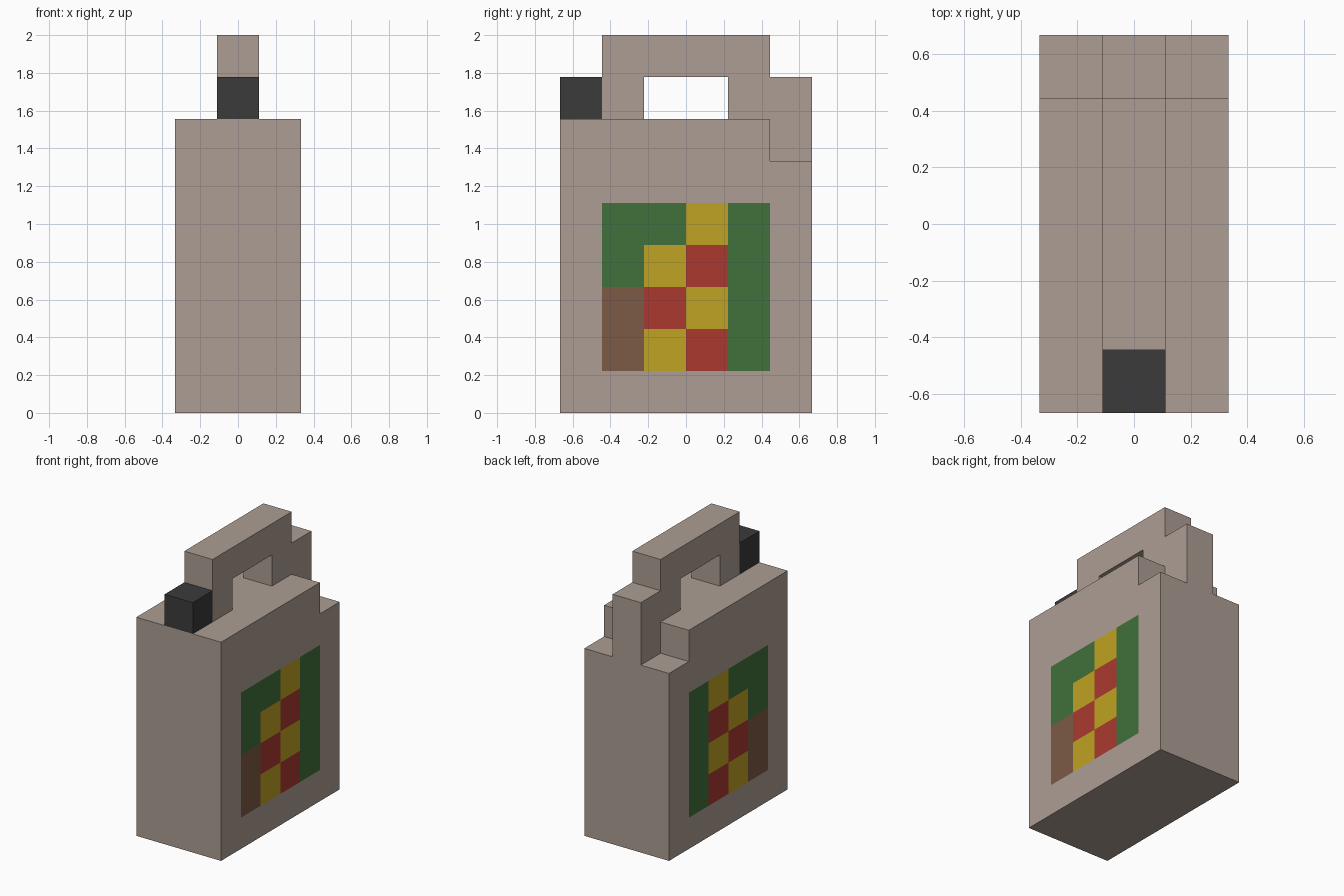
import bpy, bmesh, math
from mathutils import Vector

cube = bpy.data.objects.get("Cube")
if cube:
    bpy.data.objects.remove(cube, do_unlink=True)

U = 2 / 9  # one block


def material(name, rgb):
    lin = [((c / 255 + 0.055) / 1.055) ** 2.4 for c in rgb]
    mat = bpy.data.materials.new(name)
    mat.use_nodes = True
    mat.diffuse_color = (*lin, 1)
    mat.node_tree.nodes["Principled BSDF"].inputs["Base Color"].default_value = (*lin, 1)
    return mat


beige = material("warm_beige", (173, 158, 148))
black = material("charcoal", (59, 59, 59))
green = material("green", (65, 113, 59))
yellow = material("yellow", (192, 163, 35))
red = material("red", (171, 58, 47))
brown = material("brown", (124, 90, 70))


def extrude_profile(name, profile, half_width, mats, edit=None):
    """Extrude a side profile (y, z in blocks) evenly across x."""
    bm = bmesh.new()
    face = bm.faces.new([bm.verts.new((-half_width * U, y * U, z * U)) for y, z in profile])
    result = bmesh.ops.extrude_face_region(bm, geom=[face])
    moved = [v for v in result["geom"] if isinstance(v, bmesh.types.BMVert)]
    bmesh.ops.translate(bm, verts=moved, vec=(2 * half_width * U, 0, 0))
    bmesh.ops.recalc_face_normals(bm, faces=bm.faces)
    if edit:
        edit(bm)
    mesh = bpy.data.meshes.new(name)
    bm.to_mesh(mesh)
    bm.free()
    for m in mats:
        mesh.materials.append(m)
    obj = bpy.data.objects.new(name, mesh)
    bpy.context.collection.objects.link(obj)
    return obj


# Checkered label, rows from bottom to top, columns from front to back
LABEL = ["NYRG", "NRYG", "GYRG", "GGYG"]
INDEX = {"G": 1, "Y": 2, "R": 3, "N": 4}


def paint_label(bm):
    cuts = [((0, i * U, 0), (0, 1, 0)) for i in range(-2, 3)]
    cuts += [((0, 0, i * U), (0, 0, 1)) for i in range(1, 6)]
    for co, no in cuts:
        bmesh.ops.bisect_plane(bm, geom=bm.verts[:] + bm.edges[:] + bm.faces[:],
                               plane_co=Vector(co), plane_no=Vector(no))
    bm.normal_update()
    for f in bm.faces:
        c = f.calc_center_median() / U
        col, row = math.floor(c.y + 2), math.floor(c.z - 1)
        if abs(f.normal.x) > 0.9 and 0 <= col < 4 and 0 <= row < 4:
            f.material_index = INDEX[LABEL[row][col]]


# Body with a step at the top back edge
extrude_profile("body", [(-3, 0), (3, 0), (3, 6), (2, 6), (2, 7), (-3, 7)], 1.5,
                [beige, green, yellow, red, brown], paint_label)

# Arched handle with its rear stub running down into the step
extrude_profile("handle", [(-2, 7), (-1, 7), (-1, 8), (1, 8), (1, 7), (2, 7), (2, 6),
                           (3, 6), (3, 8), (2, 8), (2, 9), (-2, 9)], 0.5, [beige])

# Dark cap at the front
extrude_profile("cap", [(-3, 7), (-2, 7), (-2, 8), (-3, 8)], 0.5, [black])
